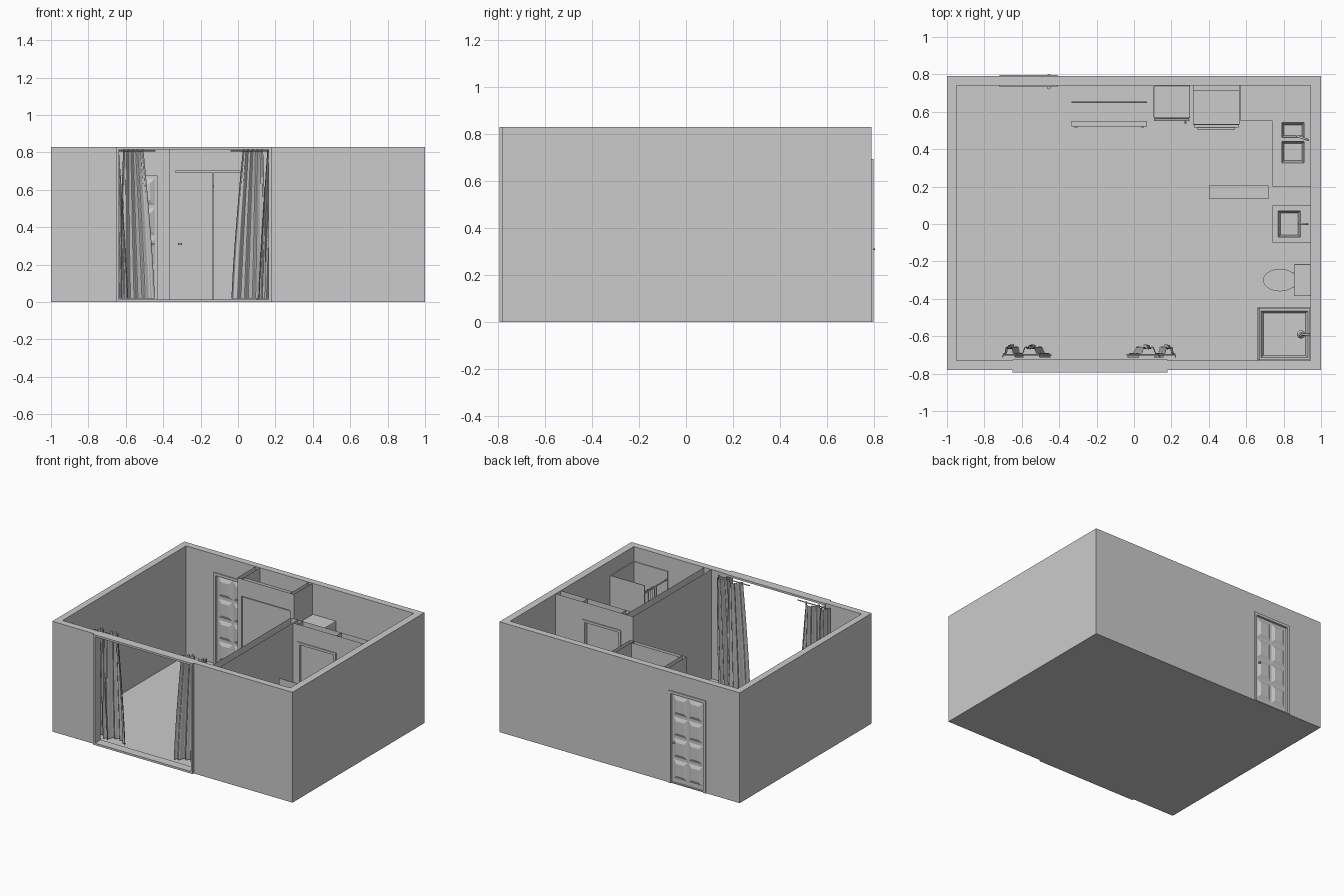
import bpy, bmesh, math
from mathutils import Vector, Matrix

cube = bpy.data.objects.get("Cube")
if cube:
    bpy.data.objects.remove(cube, do_unlink=True)

GREY = (.6, .6, .6, 1)
grey = bpy.data.materials.new("plain_grey")
grey.use_nodes = True
grey.diffuse_color = GREY
grey.node_tree.nodes["Principled BSDF"].inputs["Base Color"].default_value = GREY


def finish(name, bm, smooth=False):
    mesh = bpy.data.meshes.new(name)
    bm.to_mesh(mesh)
    bm.free()
    mesh.materials.append(grey)
    obj = bpy.data.objects.new(name, mesh)
    bpy.context.scene.collection.objects.link(obj)
    if smooth:
        for poly in mesh.polygons:
            poly.use_smooth = True
        mesh.set_sharp_from_angle(angle=math.radians(40))
    return obj


def box_mesh(x, y, z):
    bm = bmesh.new()
    bmesh.ops.create_cube(bm, size=1)
    for v in bm.verts:
        v.co = Vector([r[0] if c < 0 else r[1] for c, r in zip(v.co, (x, y, z))])
    return bm


def box(name, x, y, z, open_top=False, bevel=0):
    bm = box_mesh(x, y, z)
    if open_top:
        bm.normal_update()
        bmesh.ops.delete(bm, geom=[f for f in bm.faces if f.normal.z > .5], context='FACES_ONLY')
    obj = finish(name, bm)
    if bevel:
        mod = obj.modifiers.new("soft_edges", 'BEVEL')
        mod.width, mod.segments = bevel, 2
    return obj


def basin(name, x, y, z, rim_x, rim_y, depth):
    """A solid block with a bowl sunk into its top."""
    bm = box_mesh(x, y, z)
    bm.normal_update()
    top = max(bm.faces, key=lambda f: f.normal.z)
    for shrink, drop in ((0, 0), (.012, depth)):
        bmesh.ops.inset_individual(bm, faces=[top], thickness=.005)
        mid = top.calc_center_median()
        for v in top.verts:
            v.co = Vector((rim_x[0] + shrink if v.co.x < mid.x else rim_x[1] - shrink,
                           rim_y[0] + shrink if v.co.y < mid.y else rim_y[1] - shrink,
                           z[1] - drop))
    return finish(name, bm)


def round_part(name, centre, low, high, height, stretch=1, sides=32):
    bm = bmesh.new()
    bmesh.ops.create_cone(bm, cap_ends=True, segments=sides, radius1=low, radius2=high, depth=height,
                          matrix=Matrix.Translation(centre) @ Matrix.Diagonal((stretch, 1, 1, 1)))
    return finish(name, bm, True)


def tube(name, points, radius):
    curve = bpy.data.curves.new(name, 'CURVE')
    curve.dimensions = '3D'
    curve.bevel_depth, curve.bevel_resolution, curve.use_fill_caps = radius, 2, True
    spline = curve.splines.new('POLY')
    spline.points.add(len(points) - 1)
    for p, co in zip(spline.points, points):
        p.co = (*co, 1)
    curve.materials.append(grey)
    obj = bpy.data.objects.new(name, curve)
    bpy.context.scene.collection.objects.link(obj)


def frame(name, x, y, top, width, bottom=0):
    box(name + "_left", (x[0], x[0] + width), y, (bottom, top))
    box(name + "_right", (x[1] - width, x[1]), y, (bottom, top))
    box(name + "_head", (x[0] + width, x[1] - width), y, (top - width, top))


# Room shell
H = .83
FRONT, BACK, LEFT, RIGHT = -.73, .74, .945, -.95
full = (0, H)
box("floor", (-1, 1), (-.78, .79), (0, .008))
box("left_wall", (LEFT, 1), (-.78, .79), full)
box("right_wall", (-1, RIGHT), (-.78, .79), full)
win, door = (-.635, .165), (-.70, -.43)
box("front_wall_right", (RIGHT, win[0]), (-.78, FRONT), full)
box("front_wall_left", (win[1], LEFT), (-.78, FRONT), full)
box("front_wall_head", win, (-.78, FRONT), (.818, H))
box("front_wall_sill", win, (-.78, FRONT), (0, .015))
box("back_wall_right", (RIGHT, door[0]), (BACK, .79), full)
box("back_wall_left", (door[1], LEFT), (BACK, .79), full)
box("back_wall_head", door, (BACK, .79), (.68, H))

# Wide front opening
frame("window_frame", (-.65, .178), (-.793, -.725), H, .015)
box("window_sill", (-.635, .163), (-.793, -.725), (0, .015))

# Panelled entry door
frame("entry_frame", (-.72, -.41), (.732, .797), .695, .02)
box("entry_door", door, (.75, .78), (.008, .68))
for side, face, out in (("outer", .78, .791), ("inner", .75, .739)):
    for col in range(2):
        for row in range(4):
            x0, z0 = -.685 + col * .125, .04 + row * .16
            bm = box_mesh((x0, x0 + .115), sorted((face, out)), (z0, z0 + .14))
            for v in bm.verts:
                if abs(v.co.y - out) < .001:
                    v.co.x += .025 if v.co.x < x0 + .05 else -.025
                    v.co.z += .025 if v.co.z < z0 + .07 else -.025
            finish(f"entry_{side}_panel", bm)
for y in (.733, .798):
    round_part("entry_knob", (-.455, y - .004, .31), .009, .009, .008, sides=12)

# Hollow partitions round the bathroom
part_y = (.14, .2)
box("bath_side_partition", (.3, .36), (FRONT, .2), full, True)
box("bath_partition_right", (.36, .4), part_y, full, True)
box("bath_partition_left", (.72, LEFT), part_y, full, True)
box("bath_partition_head", (.4, .72), part_y, (.7, H), True)
frame("bath_frame", (.4, .72), (.133, .207), .7, .018)
box("bath_door", (.418, .702), (.155, .175), (.008, .682))

# Closet with two doors, rail and shelf-height header
closet_y = (.52, .55)
box("closet_right_wall", (-.37, -.335), (.52, BACK), full, True)
box("closet_left_wall", (.07, .1), (.52, BACK), full, True)
box("closet_header", (-.335, .07), closet_y, (.7, H), True)
for x in ((-.333, -.133), (-.131, .069)):
    box("closet_door", x, (.528, .543), (.01, .692))
for x in (-.31, .045):
    round_part("closet_knob", (x, .52, .31), .008, .008, .012, sides=12)
tube("closet_rail", [(-.335, .65, .62), (.07, .65, .62)], .004)

# Raised floor of kitchen and bathroom with a curved edge
a, b, c = Vector((.1, .51)), Vector((.155, .3)), Vector((.3, .17))
edge = [(1 - t) ** 2 * a + 2 * t * (1 - t) * b + t * t * c for t in [i / 16 for i in range(17)]]
bm = bmesh.new()
outline = edge + [Vector((.3, FRONT)), Vector((LEFT, FRONT)), Vector((LEFT, BACK)), Vector((.1, BACK))]
tile = bm.faces.new([bm.verts.new((p.x, p.y, .009)) for p in outline])
lift = bmesh.ops.extrude_face_region(bm, geom=[tile])
bmesh.ops.translate(bm, vec=(0, 0, .003), verts=[v for v in lift["geom"] if isinstance(v, bmesh.types.BMVert)])
bmesh.ops.recalc_face_normals(bm, faces=bm.faces)
finish("tiled_floor", bm)

# Kitchen counter with double sink
counter = (.008, .3)
depth_x = (.74, LEFT)
box("counter_back", (.57, LEFT), (.55, BACK), counter)
box("counter_end", depth_x, (.2, .315), counter)
for y in ((.315, .45), (.45, .55)):
    basin("kitchen_sink", depth_x, y, counter, (.79, .91), (y[0] + .012, y[1] - .008), .06)
box("draining_board", (.78, .935), (.57, .7), (.3, .306))
tube("kitchen_tap", [(.93, .45, .3), (.93, .45, .37), (.9, .46, .38), (.87, .47, .36)], .006)

# Fridge
box("fridge", (.105, .3), (.565, BACK), (.01, .6), bevel=.006)
for z in ((.02, .38), (.39, .595)):
    box("fridge_door", (.107, .298), (.55, .564), z, bevel=.006)
    tube("fridge_handle", [(.275, .545, z[0] + .05), (.275, .54, z[1] - .05)], .006)

# Stove
box("stove", (.315, .565), (.53, BACK), (.01, .3), bevel=.004)
box("oven_door", (.32, .56), (.517, .53), (.06, .25))
box("stove_back_panel", (.315, .565), (.715, BACK), (.3, .35))
tube("oven_handle", [(.34, .51, .235), (.54, .51, .235)], .006)
for x in (.38, .5):
    for y in (.58, .67):
        round_part("burner", (x, y, .302), .035, .035, .006)

# Bathroom vanity
basin("vanity", depth_x, (-.1, .1), (.01, .28), (.77, .89), (-.07, .07), .06)
tube("vanity_tap", [(.925, 0, .28), (.925, 0, .33), (.88, 0, .325)], .006)

# Toilet
box("toilet_tank", (.86, .942), (-.38, -.22), (.13, .27), bevel=.008)
box("toilet_lid", (.855, LEFT), (-.385, -.215), (.27, .285), bevel=.004)
round_part("toilet_bowl", (.78, -.3, .075), .035, .058, .13, 1.45)
round_part("toilet_seat", (.78, -.3, .148), .06, .06, .016, 1.5)
box("toilet_foot", (.78, .88), (-.34, -.26), (.01, .13))

# Shower with surround, rail and gathered curtain
basin("shower_tray", (.66, LEFT), (FRONT, -.45), (.01, .04), (.68, .93), (-.715, -.465), .02)
box("shower_screen", (.66, LEFT), (-.453, -.447), (.04, .72))
box("shower_side_lining", (.66, LEFT), (FRONT, -.724), (.04, .72))
box("shower_back_lining", (.939, LEFT), (-.724, -.453), (.04, .72))
tube("shower_rail", [(.665, FRONT, .66), (.665, -.45, .66)], .005)
tube("shower_arm", [(.94, -.59, .62), (.91, -.59, .63), (.895, -.59, .61)], .006)
round_part("shower_head", (.893, -.59, .6), .022, .01, .02, sides=16)


def drape(name, place):
    """A folded sheet; place maps across (-1..1) and up (0..1) to a point."""
    bm = bmesh.new()
    bmesh.ops.create_grid(bm, x_segments=60, y_segments=16, size=1)
    for v in bm.verts:
        v.co = Vector(place(v.co.x, (v.co.y + 1) / 2))
    finish(name, bm, True)


drape("shower_curtain", lambda u, t: (.668 + .018 * math.sin(u * 16), -.525 + .065 * u, .05 + .61 * t))

# Window curtains, two bunches at each side
MIDDLE = -.24
for side, sign in (("right", -1), ("left", 1)):
    for bunch, offset, half in (("outer", .405, .055), ("inner", .295, .09)):
        def place(u, t, offset=offset, half=half, sign=sign):
            spread = half * (1 - .4 * t ** 1.5)
            fold = .06 * (1 - u * u) + .012 * math.cos(u * 14) * (1 - .3 * t)
            x = MIDDLE + sign * (offset + .025 * t + spread * u)
            return x, -.715 + fold, .02 + .795 * t + .006 * t * math.cos(u * 14)
        drape(f"{side}_{bunch}_curtain", place)
    tube(f"{side}_curtain_rail", [(MIDDLE + sign * .2, -.7, .81), (MIDDLE + sign * .46, -.7, .81)], .004)
